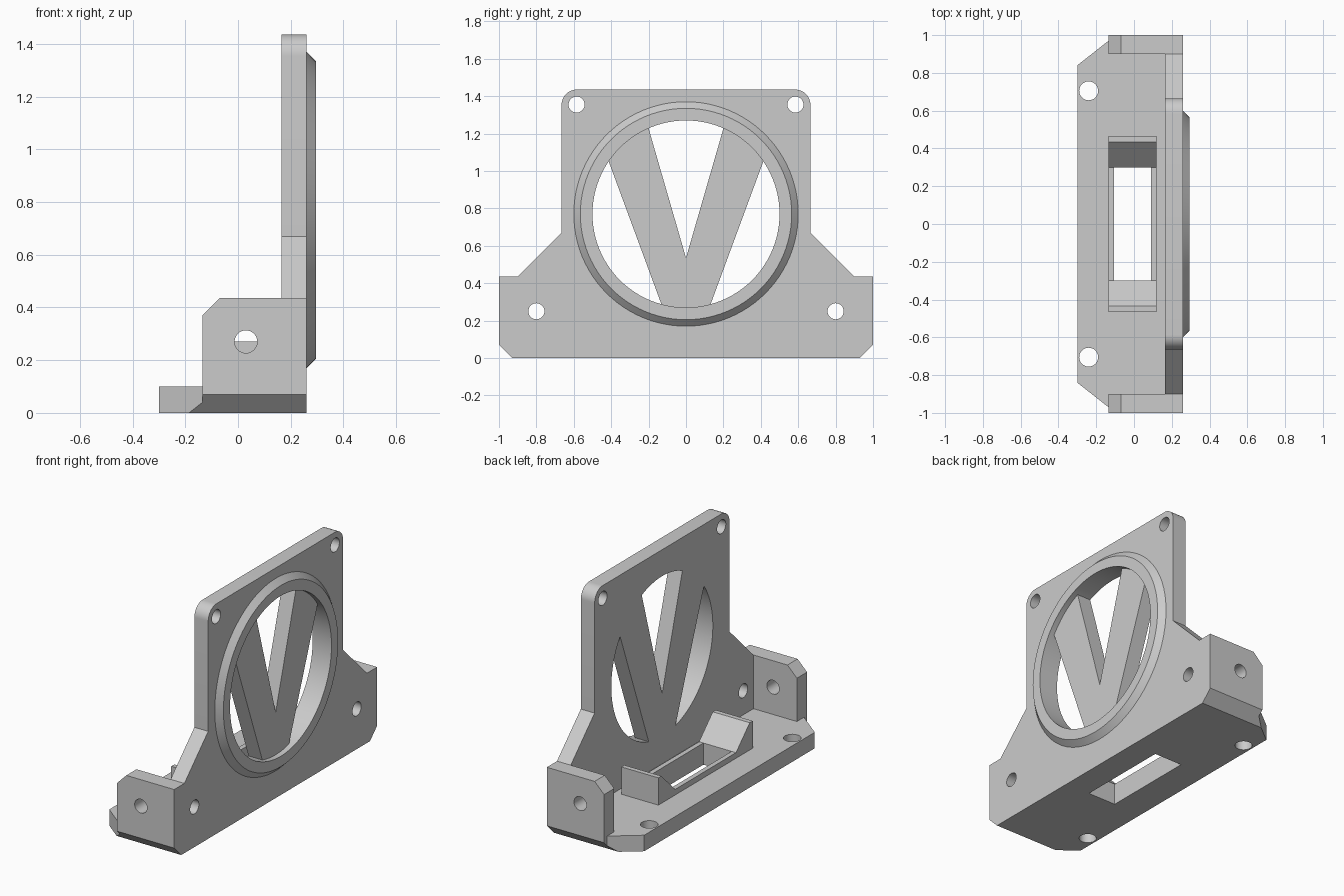
import bpy, bmesh, math
from mathutils import Vector

cube = bpy.data.objects.get("Cube")
if cube:
    bpy.data.objects.remove(cube, do_unlink=True)

grey = bpy.data.materials.new("light_grey")
grey.use_nodes = True
grey.diffuse_color = (0.6, 0.6, 0.6, 1)
grey.node_tree.nodes["Principled BSDF"].inputs["Base Color"].default_value = (0.6, 0.6, 0.6, 1)

# Maps profile coordinates (a, b) and a depth d along an axis to space
PLACE = {"x": lambda a, b, d: (d, a, b),
         "y": lambda a, b, d: (a, d, b),
         "z": lambda a, b, d: (a, b, d)}


def make_object(name, bm):
    bmesh.ops.recalc_face_normals(bm, faces=bm.faces)
    mesh = bpy.data.meshes.new(name)
    bm.to_mesh(mesh)
    bm.free()
    mesh.materials.append(grey)
    ob = bpy.data.objects.new(name, mesh)
    bpy.context.collection.objects.link(ob)
    return ob


def loft(name, rings, axis):
    """Solid through a list of (profile, depth) rings, capped at both ends."""
    bm = bmesh.new()
    loops = [[bm.verts.new(PLACE[axis](a, b, d)) for a, b in pts] for pts, d in rings]
    bm.faces.new(loops[0])
    bm.faces.new(loops[-1])
    for low, high in zip(loops, loops[1:]):
        for i in range(len(low)):
            j = (i + 1) % len(low)
            bm.faces.new((low[i], low[j], high[j], high[i]))
    return make_object(name, bm)


def prism(name, pts, axis, lo, hi):
    return loft(name, [(pts, lo), (pts, hi)], axis)


def arc(cx, cy, r, start=0, end=360, steps=64):
    count = steps if end - start == 360 else steps + 1
    angles = [math.radians(start + (end - start) * i / steps) for i in range(count)]
    return [(cx + r * math.cos(t), cy + r * math.sin(t)) for t in angles]


def combine(ob, tool, operation="DIFFERENCE"):
    mod = ob.modifiers.new("cut", "BOOLEAN")
    mod.operation = operation
    mod.solver = "EXACT"
    mod.object = tool
    bpy.context.view_layer.objects.active = ob
    bpy.ops.object.modifier_apply(modifier=mod.name)
    bpy.data.objects.remove(tool, do_unlink=True)


def drill(ob, axis, a, b, r, lo, hi, steps=32):
    combine(ob, prism("drill_cutter", arc(a, b, r, steps=steps), axis, lo, hi))


def mirrored(half):
    """Close a right-hand half profile with its mirror image."""
    return half + [(-a, b) for a, b in reversed(half)]


BACK, FACE = 0.165, 0.26      # depth of the upright plate
CENTRE, BORE = 0.77, 0.5      # large round opening

# Upright plate with rounded top corners and sloping shoulders
outline = mirrored([(0.93, 0), (1, 0.07), (1, 0.435), (0.9, 0.435), (0.665, 0.67)]
                   + arc(0.585, 1.355, 0.08, 0, 90, 12))
plate = prism("upright_plate", outline, "x", BACK, FACE)
drill(plate, "x", 0, CENTRE, BORE, 0, 0.5, 96)
for side in (-1, 1):
    drill(plate, "x", side * 0.585, 1.355, 0.043, 0, 0.5)
    drill(plate, "x", side * 0.8, 0.25, 0.043, 0, 0.5)

# Tapered rim around the opening
rim = loft("opening_rim", [(arc(0, CENTRE, 0.6, steps=96), FACE),
                           (arc(0, CENTRE, 0.565, steps=96), 0.295)], "x")
drill(rim, "x", 0, CENTRE, BORE, 0, 0.5, 96)

# Two slanted bars across the opening, trimmed to the bore
bars = prism("slanted_bars", [(0, 0.535), (0.26, 1.435), (0.555, 1.435), (0.055, 0.08),
                              (-0.055, 0.08), (-0.555, 1.435), (-0.26, 1.435)],
             "x", BACK, FACE)
combine(bars, prism("trim_cutter", arc(0, CENTRE, BORE, steps=96), "x", 0, 0.5), "INTERSECT")

# Base with cut corners and bevelled lower ends
plan = [(-0.3, 0.84), (-0.135, 0.97), (-0.135, 1), (BACK, 1)]
base = prism("base", plan + [(x, -y) for x, y in reversed(plan)], "z", 0, 0.1)
combine(base, prism("bevel_cutter", mirrored([(0.88, -0.05), (1.05, 0.12), (1.05, 0.2)]),
                    "x", -0.5, 0.5), "INTERSECT")
for side in (-1, 1):
    drill(base, "z", -0.24, side * 0.705, 0.05, -0.5, 0.5)

# Cradle with sloped ends and low rails beside the slot
cradle = prism("cradle", mirrored([(0.465, 0.1), (0.465, 0.27), (0.435, 0.27), (0.3, 0.135)]),
               "x", -0.135, 0.12)
slot = [(-0.105, -0.3), (0.09, -0.3), (0.09, 0.3), (-0.105, 0.3)]
for part in (base, cradle):
    combine(part, prism("slot_cutter", slot, "z", -0.5, 0.5))

# Side lugs standing on the base ends
lugs = []
for name, lo, hi in (("back_lug", 0.9, 1), ("front_lug", -1, -0.9)):
    lug = prism(name, [(-0.135, 0.1), (BACK, 0.1), (BACK, 0.435), (-0.07, 0.435),
                       (-0.135, 0.37)], "y", lo, hi)
    drill(lug, "y", 0.03, 0.27, 0.043, lo - 0.1, hi + 0.1)
    lugs.append(lug)

# Smooth the round walls, keep every real edge crisp
bpy.ops.object.select_all(action="DESELECT")
for ob in [plate, rim, bars, base, cradle] + lugs:
    ob.select_set(True)
bpy.context.view_layer.objects.active = plate
bpy.ops.object.shade_smooth_by_angle(angle=math.radians(25))
